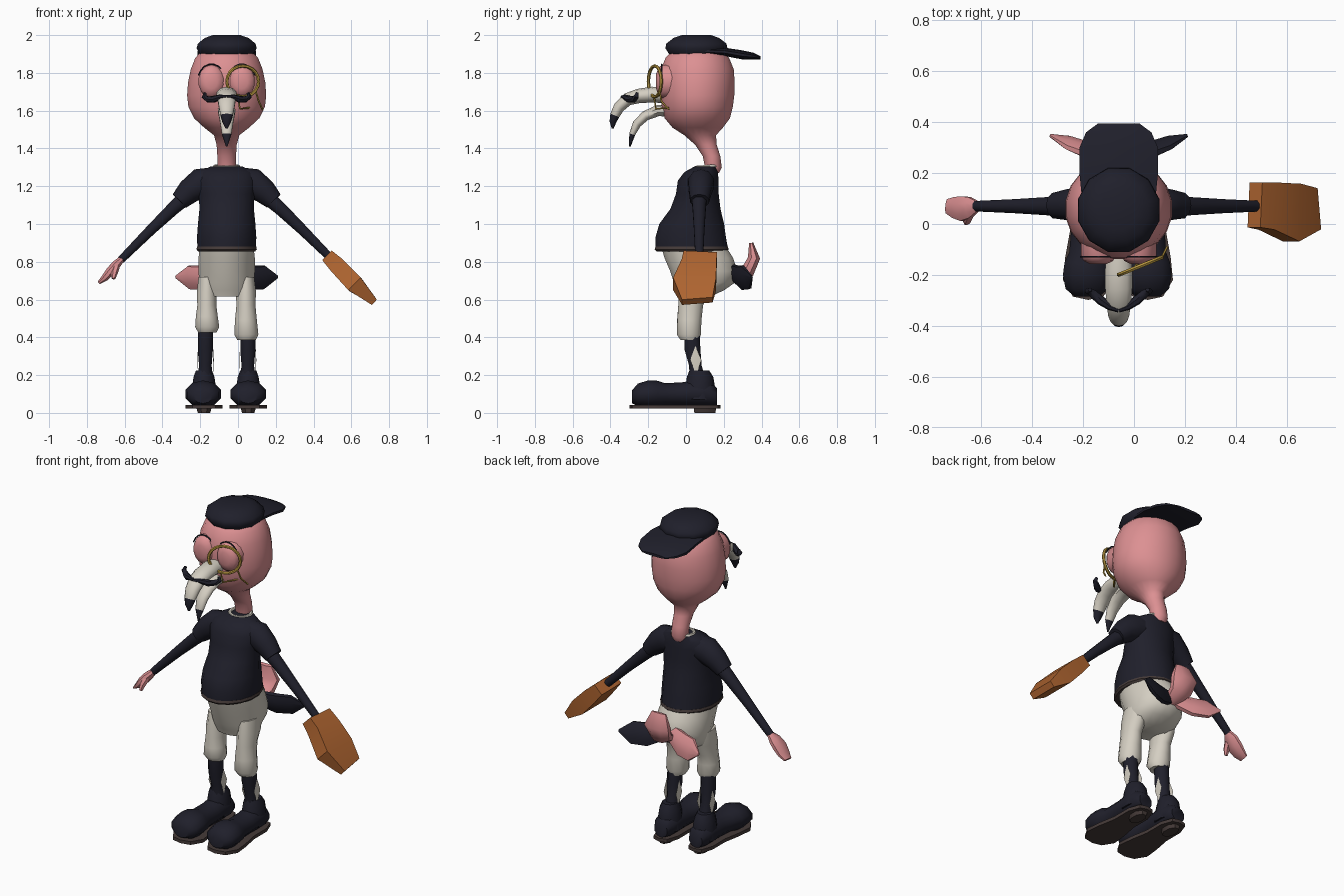
import bpy, math
from mathutils import Vector as V

CX = -0.06  # body centre line


def material(name, rgb):
    m = bpy.data.materials.new(name)
    m.diffuse_color = (*rgb, 1)
    return m


PINK = material("pink skin", (0.72, 0.28, 0.29))
NAVY = material("dark navy", (0.014, 0.014, 0.024))
CREAM = material("cream", (0.66, 0.62, 0.54))
ORANGE = material("orange leather", (0.43, 0.13, 0.03))
BROWN = material("dark brown", (0.06, 0.043, 0.04))
GOLD = material("gold", (0.48, 0.31, 0.05))


def mesh(name, verts, faces, mats, rule=None, angle=50):
    me = bpy.data.meshes.new(name)
    me.from_pydata([tuple(v) for v in verts], [], faces)
    for m in mats:
        me.materials.append(m)
    for p in me.polygons:
        p.use_smooth = True
        if rule:
            p.material_index = rule(p.center)
    me.set_sharp_from_angle(angle=math.radians(angle))
    ob = bpy.data.objects.new(name, me)
    bpy.context.collection.objects.link(ob)
    return ob


def loft(name, mats, sections, n=12, rule=None, angle=50):
    """Skin closed rings; each section is centre, u radius vector, v radius vector."""
    verts, faces = [], []
    for c, u, v in sections:
        for i in range(n):
            a = 2 * math.pi * (i + 0.5) / n
            verts.append(V(c) + V(u) * math.cos(a) + V(v) * math.sin(a))
    for k in range(len(sections) - 1):
        for i in range(n):
            j = (i + 1) % n
            faces.append((k*n + i, k*n + j, k*n + n + j, k*n + n + i))
    faces.append(tuple(reversed(range(n))))
    faces.append(tuple(range(len(verts) - n, len(verts))))
    return mesh(name, verts, faces, mats, rule, angle)


def stack(name, mat, rows, x=CX, n=12, angle=50):
    """Horizontal rings: z, centre y, x radius, y radius."""
    return loft(name, [mat], [((x, cy, z), (rx, 0, 0), (0, ry, 0))
                              for z, cy, rx, ry in rows], n, None, angle)


def tube(name, mats, pts, radii, side, n=8, rule=None, angle=50):
    """Rings across a path; radii are (along side, across side)."""
    pts, secs = [V(p) for p in pts], []
    for i, p in enumerate(pts):
        t = (pts[min(i+1, len(pts)-1)] - pts[max(i-1, 0)]).normalized()
        s = V(side)
        s = (s - t * s.dot(t)).normalized()
        a, b = radii[i] if isinstance(radii[i], tuple) else (radii[i], radii[i])
        secs.append((p, s * a, t.cross(s) * b))
    return loft(name, mats, secs, n, rule, angle)


def ring(name, mat, centre, u, v, thick, n=20):
    """Hoop around an ellipse spanned by u and v."""
    c, u, v, m = V(centre), V(u), V(v), 6
    axis = u.cross(v).normalized()
    verts, faces = [], []
    for i in range(n):
        a = 2 * math.pi * i / n
        d = u * math.cos(a) + v * math.sin(a)
        for k in range(m):
            b = 2 * math.pi * k / m
            verts.append(c + d + d.normalized() * thick * math.cos(b) + axis * thick * math.sin(b))
            i2, k2 = (i + 1) % n, (k + 1) % m
            faces.append((i*m + k, i2*m + k, i2*m + k2, i*m + k2))
    return mesh(name, verts, faces, [mat])


# Head flowing into the curved neck
stack("head_and_neck", PINK, [
    (1.27, .14, .04, .035), (1.30, .145, .05, .045), (1.36, .135, .05, .047),
    (1.42, .105, .054, .058), (1.47, .075, .068, .085), (1.51, .062, .12, .135),
    (1.56, .06, .175, .175), (1.62, .06, .205, .19), (1.68, .06, .212, .198),
    (1.75, .06, .207, .2), (1.82, .06, .192, .195), (1.88, .06, .168, .17),
    (1.93, .06, .12, .125)], n=20)

# Cap worn backwards
stack("cap_crown", NAVY, [(1.90, .055, .145, .15), (1.93, .055, .165, .17),
                          (1.955, .055, .158, .165), (1.985, .055, .12, .125),
                          (2.0, .055, .075, .08)], n=12)
loft("cap_bill", [NAVY], [((CX, y, z), (w, 0, 0), (0, 0, h)) for y, z, w, h in [
    (.08, 1.915, .15, .02), (.2, 1.912, .162, .022), (.30, 1.895, .162, .024),
    (.36, 1.888, .135, .018), (.395, 1.88, .085, .008)]], n=10)

# Eyelids and thin brow lines
for s in (-1, 1):
    x = CX + s * .08
    loft("eyelid", [PINK], [((x, y, 1.755), (r * .07, 0, 0), (0, 0, r * .088))
                            for y, r in [(-.05, 1), (-.125, 1), (-.145, .85), (-.158, .45)]], n=14)
    arc = [math.radians(a) for a in range(20, 161, 20)]
    tube("brow_line", [NAVY], [(x + .074*math.cos(a), -.128, 1.755 + .092*math.sin(a)) for a in arc],
         [.004] * len(arc), (0, 1, 0), n=5)

# Monocle with its hanging chain
ring("monocle", GOLD, (.025, -.165, 1.755), (.084, .034, 0), (0, 0, .082), .009)
tube("monocle_chain", [GOLD], [(.095, -.14, 1.70), (.11, -.13, 1.65), (.13, -.09, 1.605)],
     [.005] * 3, (1, 0, 0), n=5)
tube("nose_clip", [GOLD], [(.0, -.17, 1.68), (.01, -.16, 1.61), (.06, -.09, 1.615)],
     [.005] * 3, (1, 0, 0), n=5)

# Hooked beak with dark tips
tube("upper_beak", [CREAM, NAVY],
     [(CX, -.10, 1.68), (CX, -.18, 1.685), (CX, -.25, 1.678), (CX, -.31, 1.66),
      (CX, -.355, 1.618), (CX, -.377, 1.575), (CX, -.387, 1.54), (CX, -.388, 1.505)],
     [(.05, .04), (.056, .042), (.056, .038), (.05, .034), (.043, .03), (.034, .025),
      (.024, .018), (.006, .005)], (1, 0, 0), n=10, rule=lambda c: int(c.z < 1.575))
tube("lower_beak", [CREAM, NAVY],
     [(CX, -.08, 1.60), (CX, -.15, 1.60), (CX, -.215, 1.573), (CX, -.26, 1.53),
      (CX, -.285, 1.475), (CX, -.297, 1.41)],
     [(.05, .03), (.048, .03), (.043, .026), (.035, .023), (.026, .016), (.004, .004)],
     (1, 0, 0), n=10, rule=lambda c: int(c.z < 1.475))

# Curled moustache
for s in (-1, 1):
    tube("moustache", [NAVY], [(CX + s*x, y, z) for x, y, z in [
        (.0, -.338, 1.672), (.035, -.325, 1.672), (.07, -.30, 1.66),
        (.1, -.275, 1.66), (.12, -.262, 1.675), (.113, -.258, 1.695)]],
        [.01, .014, .019, .017, .014, .008], (0, 1, 0), n=7)

# Shirt with short sleeves and collar
stack("shirt", NAVY, [
    (.875, .03, .158, .195), (.93, .025, .16, .19), (1.0, .03, .155, .175),
    (1.08, .05, .147, .135), (1.16, .06, .15, .115), (1.23, .065, .16, .11),
    (1.275, .08, .145, .09), (1.305, .105, .085, .06)], n=16)
ring("collar", CREAM, (CX, .11, 1.302), (.062, 0, 0), (0, .055, .004), .012, 14)
for s in (-1, 1):
    tube("sleeve", [NAVY], [(CX + s*x, y, z) for x, y, z in [
        (.07, .08, 1.225), (.14, .08, 1.215), (.2, .075, 1.172), (.25, .072, 1.122)]],
        [(.07, .075), (.072, .08), (.062, .066), (.052, .05)], (0, 1, 0), n=10)
    tube("arm", [NAVY], [(CX + s*x, .07, z) for x, z in [
        (.2, 1.155), (.28, 1.085), (.4, .97), (.56, .81)]],
        [.045, .038, .03, .022], (0, 1, 0), n=8)

# Bare hand with thumb
tube("hand", [PINK], [(-.615, .07, .815), (-.645, .065, .785), (-.675, .06, .75),
                      (-.705, .065, .715), (-.735, .07, .69)],
     [(.022, .018), (.045, .025), (.052, .026), (.045, .02), (.03, .01)], (0, 1, 0), n=8)
tube("thumb", [PINK], [(-.645, .04, .775), (-.655, .015, .74), (-.66, .005, .71)],
     [.02, .018, .01], (0, 1, 0), n=6)

# Flaring leather mitt
tube("mitt", [ORANGE], [(.475, .075, .83), (.53, .07, .775), (.62, .045, .68), (.715, .06, .592)],
     [(.125, .05), (.132, .062), (.16, .066), (.115, .027)], (0, 1, 0), n=4, angle=25)

# Belt and breeches
stack("belt", BROWN, [(.855, .03, .154, .19), (.866, .03, .163, .2), (.88, .03, .16, .195)], n=16)
stack("breeches_seat", CREAM, [
    (.88, .04, .145, .175), (.82, .068, .152, .185), (.75, .095, .152, .182),
    (.69, .098, .148, .165), (.65, .08, .14, .125), (.615, .05, .11, .08)], n=16)
for x, drop in ((-.165, 0), (.042, -.04)):
    loft("breeches_leg", [CREAM], [
        ((x + dx, cy, z + drop * f), (rx, 0, 0), (0, ry, 0)) for z, dx, cy, rx, ry, f in [
            (.72, 0, .06, .045, .09, 0), (.64, 0, .045, .055, .085, 0), (.57, 0, .025, .052, .068, 0),
            (.51, 0, .018, .06, .066, .5), (.455, .002, .015, .066, .066, 1),
            (.425, .003, .02, .05, .05, 1)]], n=12)

# Socks with diamond plates on both sides
for x in (-.173, .052):
    stack("sock", NAVY, [(.18, .06, .045, .045), (.25, .05, .036, .036),
                         (.33, .035, .043, .045), (.44, .03, .043, .045)], x=x, n=8)
    for s in (-1, 1):
        px = x + s * .041
        mesh("sock_diamond", [(px, .055, .2), (px, .082, .28), (px, .05, .355), (px, .022, .28),
                              (px + s*.004, .05, .28)],
             [(0, 1, 4), (1, 2, 4), (2, 3, 4), (3, 0, 4), (3, 2, 1, 0)], [CREAM])

# Bulbous shoes on flat soles
for x, t in ((-.18, -.005), (.054, 0)):
    loft("shoe", [NAVY], [((x + t * k, y, z), (w, 0, 0), (0, 0, h)) for k, y, z, w, h in [
        (1, -.285, .085, .05, .035), (1, -.255, .095, .088, .06), (1, -.2, .1, .099, .072),
        (1, -.15, .1, .092, .07), (.5, -.11, .097, .075, .06), (0, -.02, .1, .07, .062),
        (0, .06, .105, .07, .07), (0, .13, .1, .065, .065), (0, .165, .085, .045, .045)]], n=10)
    stack("shoe_ankle", NAVY, [(.07, .07, .07, .085), (.14, .075, .066, .078),
                               (.19, .075, .058, .07), (.225, .07, .045, .052)], x=x, n=10)
    outline = [(0, -.298), (.06, -.285), (.099, -.22), (.09, -.13), (.07, -.02), (.07, .1), (.045, .17), (0, .183)]
    outline += [(-a, b) for a, b in outline[-2:0:-1]]
    m = len(outline)
    mesh("sole", [(x + a, b, z) for z in (.022, .042) for a, b in outline],
         [tuple(reversed(range(m))), tuple(range(m, 2*m))]
         + [(i, (i+1) % m, m + (i+1) % m, m + i) for i in range(m)], [BROWN], angle=40)
    stack("heel", BROWN, [(0, .1, .035, .06), (.03, .1, .045, .065)], x=x, n=8)

# Tail feathers: one raised, one to each side
tube("tail_feather_middle", [PINK], [(CX, .24, .72), (CX, .33, .755), (CX, .36, .82), (CX, .345, .9)],
     [(.04, .03), (.07, .042), (.088, .035), (.05, .012)], (1, 0, 0), n=8)
for s, m in ((-1, PINK), (1, NAVY)):
    tube("tail_feather_side", [m], [(CX + s*x, y, z) for x, y, z in [
        (.03, .25, .74), (.12, .29, .715), (.2, .32, .717), (.27, .348, .72)]],
        [(.05, .03), (.07, .028), (.068, .022), (.008, .006)], (0, -.35, 1), n=8)
